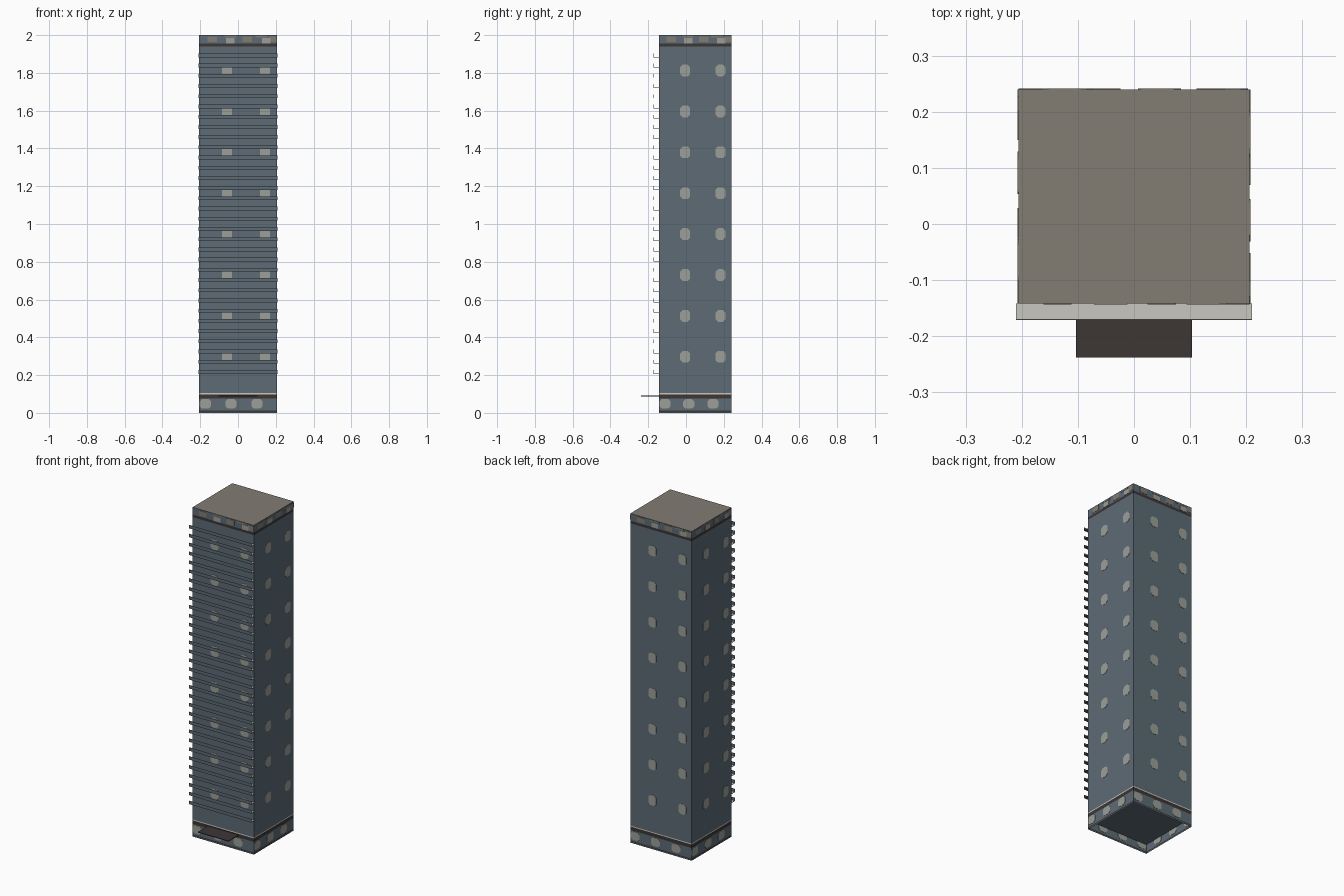
import bpy, bmesh, math
from mathutils import Matrix, Vector

cube = bpy.data.objects.get("Cube")
if cube:
    bpy.data.objects.remove(cube, do_unlink=True)


def material(name, code):
    m = bpy.data.materials.new(name)
    m.use_nodes = True
    rgb = [int(code[i:i + 2], 16) / 255 for i in (0, 2, 4)]
    lin = [c / 12.92 if c < 0.04 else ((c + 0.055) / 1.055) ** 2.4 for c in rgb]
    m.diffuse_color = (*lin, 1)
    m.node_tree.nodes["Principled BSDF"].inputs["Base Color"].default_value = (*lin, 1)
    return m


SLATE = material("slate wall", "5d6b76")
PANE = material("pale window", "9c9f98")
BROWN = material("dark brown trim", "3d3635")
TAUPE = material("taupe roof", "827d74")
PALE = material("pale concrete", "c8c8c0")

W, FRONT, BACK, TOP = 0.206, -0.142, 0.24, 2.0
MID = (FRONT + BACK) / 2
DEPTH = (BACK - FRONT) / 2


def finish(name, bm, mats):
    mesh = bpy.data.meshes.new(name)
    bm.to_mesh(mesh)
    bm.free()
    for m in mats:
        mesh.materials.append(m)
    obj = bpy.data.objects.new(name, mesh)
    bpy.context.collection.objects.link(obj)
    return obj


def add_box(bm, x0, x1, y0, y1, z0, z1):
    size = Matrix.Diagonal((x1 - x0, y1 - y0, z1 - z0, 1))
    centre = Matrix.Translation(((x0 + x1) / 2, (y0 + y1) / 2, (z0 + z1) / 2))
    bmesh.ops.create_cube(bm, size=1, matrix=centre @ size)


# Tower shell: open underneath, cut into coloured bands by height
bm = bmesh.new()
add_box(bm, -W, W, FRONT, BACK, 0, TOP)
bmesh.ops.delete(bm, geom=[f for f in bm.faces if f.normal.z < -0.5], context="FACES")
for z in (0.006, 0.013, 0.077, 0.098, 0.104, 1.94, 1.956):
    bmesh.ops.bisect_plane(bm, geom=bm.verts[:] + bm.edges[:] + bm.faces[:],
                           plane_co=(0, 0, z), plane_no=(0, 0, 1))
for f in bm.faces:
    z = f.calc_center_median().z
    if f.normal.z > 0.5:
        f.material_index = 2
    elif 0.006 < z < 0.013 or 0.077 < z < 0.098 or 1.94 < z < 1.956:
        f.material_index = 1
    elif 0.098 < z < 0.104:
        f.material_index = 3
finish("tower", bm, [SLATE, BROWN, TAUPE, PALE])

# Ceiling of the open base
bm = bmesh.new()
add_box(bm, -W + 0.001, W - 0.001, FRONT + 0.001, BACK - 0.001, 0.056, 0.06)
finish("base_ceiling", bm, [SLATE])

# Each wall: half width, distance from the tower axis, turn about z
WALLS = [(W, DEPTH, 0), (DEPTH, W, 90), (W, DEPTH, 180), (DEPTH, W, 270)]


def add_patch(bm, wall, frac, z, width, height, chamfer=0.25):
    """Thin chamfered plate on a wall, placed by fraction from its left end."""
    half, dist, turn = wall
    x = (2 * frac - 1) * half
    a, b = max(x - width / 2, -half), min(x + width / 2, half)
    lo, hi = z - height / 2, z + height / 2
    c = chamfer * min(b - a, height)
    outline = [(a + c, lo), (b - c, lo), (b, lo + c), (b, hi - c),
               (b - c, hi), (a + c, hi), (a, hi - c), (a, lo + c)]
    if not chamfer:
        outline = [(a, lo), (b, lo), (b, hi), (a, hi)]
    place = Matrix.Translation((0, MID, 0)) @ Matrix.Rotation(math.radians(turn), 4, "Z")
    face = bm.faces.new([bm.verts.new(place @ Vector((u, -dist - 0.0015, v)))
                         for u, v in outline])
    new = bmesh.ops.extrude_face_region(bm, geom=[face])
    inward = place.to_3x3() @ Vector((0, 0.003, 0))
    bmesh.ops.translate(bm, vec=inward,
                        verts=[v for v in new["geom"] if isinstance(v, bmesh.types.BMVert)])


# Lit windows: eight rows of two on every wall
bm = bmesh.new()
for wall in WALLS:
    for row in range(8):
        for frac in (0.36, 0.85):
            add_patch(bm, wall, frac, 0.297 + row * 0.2165, 0.053, 0.062)
bmesh.ops.recalc_face_normals(bm, faces=bm.faces)
finish("windows", bm, [PANE])

# Shop windows around the base
bm = bmesh.new()
for wall in WALLS:
    for frac in (0.08, 0.41, 0.745):
        add_patch(bm, wall, frac, 0.048, 0.06, 0.05)
bmesh.ops.recalc_face_normals(bm, faces=bm.faces)
finish("base_windows", bm, [PANE])

# Patches in the top band
for name, mat, fracs, z, width, height in (
        ("top_windows", PANE, (0.4, 0.86), 1.971, 0.045, 0.03),
        ("top_panels", TAUPE, (0.17, 0.62, 0.96), 1.978, 0.05, 0.03),
        ("top_lintels", TAUPE, (0.4, 0.8), 1.993, 0.06, 0.01)):
    bm = bmesh.new()
    for wall in WALLS:
        for frac in fracs:
            add_patch(bm, wall, frac, z, width, height, 0)
    bmesh.ops.recalc_face_normals(bm, faces=bm.faces)
    finish(name, bm, [mat])

# Balconies: L-shaped floor and railing, repeated up the front
bm = bmesh.new()
add_box(bm, -0.21, 0.21, -0.17, FRONT, 0.207, 0.209)
add_box(bm, -0.21, 0.21, -0.171, -0.169, 0.207, 0.227)
for f in bm.faces:
    f.material_index = 1 if f.normal.z > 0.5 else 0
balconies = finish("balconies", bm, [SLATE, PALE])
array = balconies.modifiers.new("floors", "ARRAY")
array.count = 32
array.use_relative_offset = False
array.use_constant_offset = True
array.constant_offset_displace = (0, 0, 0.05405)

# Entrance canopy
bm = bmesh.new()
add_box(bm, -0.103, 0.103, -0.238, FRONT, 0.088, 0.092)
finish("entrance_canopy", bm, [BROWN])
